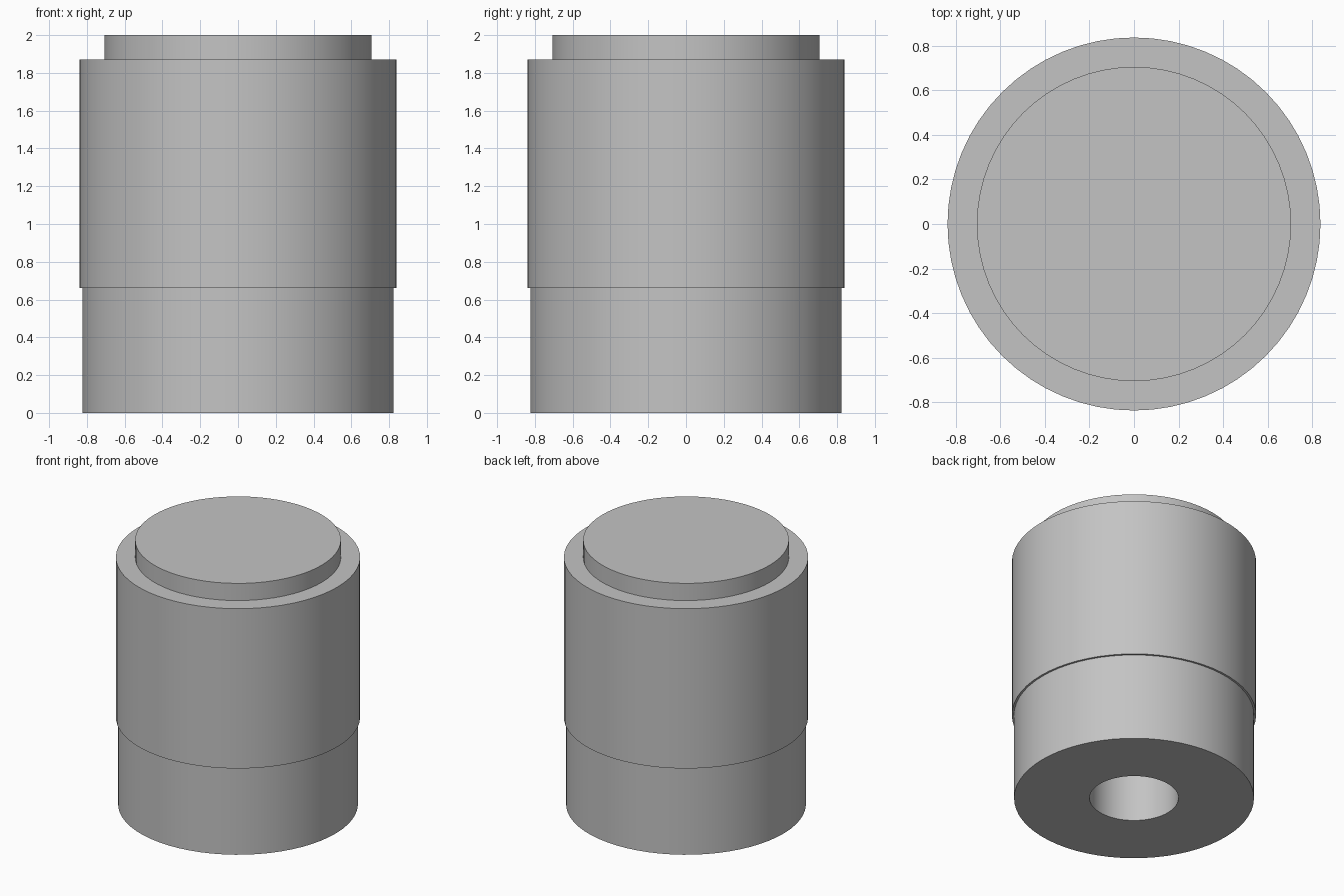
import bpy, bmesh, math

if "Cube" in bpy.data.objects:
    bpy.data.objects.remove(bpy.data.objects["Cube"])

SEGMENTS = 64

# Half profile (radius, height): blind bore, base, wider sleeve, raised top disc
PROFILE = [
    (0.0, 1.0), (0.305, 1.0), (0.305, 0.0),
    (0.823, 0.0), (0.823, 0.66),
    (0.838, 0.66), (0.838, 1.87),
    (0.706, 1.87), (0.706, 2.0), (0.0, 2.0),
]

grey = bpy.data.materials.new("light grey")
grey.diffuse_color = (0.55, 0.55, 0.55, 1.0)
grey.use_nodes = True
grey.node_tree.nodes["Principled BSDF"].inputs["Base Color"].default_value = grey.diffuse_color

# Revolve the profile into one closed stepped body
bm = bmesh.new()
verts = [bm.verts.new((r, 0, z)) for r, z in PROFILE]
edges = [bm.edges.new(pair) for pair in zip(verts, verts[1:])]
bmesh.ops.spin(bm, geom=verts + edges, cent=(0, 0, 0), axis=(0, 0, 1),
               angle=2 * math.pi, steps=SEGMENTS, use_duplicate=False)
bmesh.ops.remove_doubles(bm, verts=bm.verts, dist=0.0005)
bmesh.ops.recalc_face_normals(bm, faces=bm.faces)

mesh = bpy.data.meshes.new("stepped_body")
bm.to_mesh(mesh)
bm.free()
mesh.materials.append(grey)
body = bpy.data.objects.new("stepped_body", mesh)
bpy.context.collection.objects.link(body)

# Round walls are smooth, step edges stay sharp
bpy.context.view_layer.objects.active = body
body.select_set(True)
bpy.ops.object.shade_smooth_by_angle(angle=math.radians(30))
